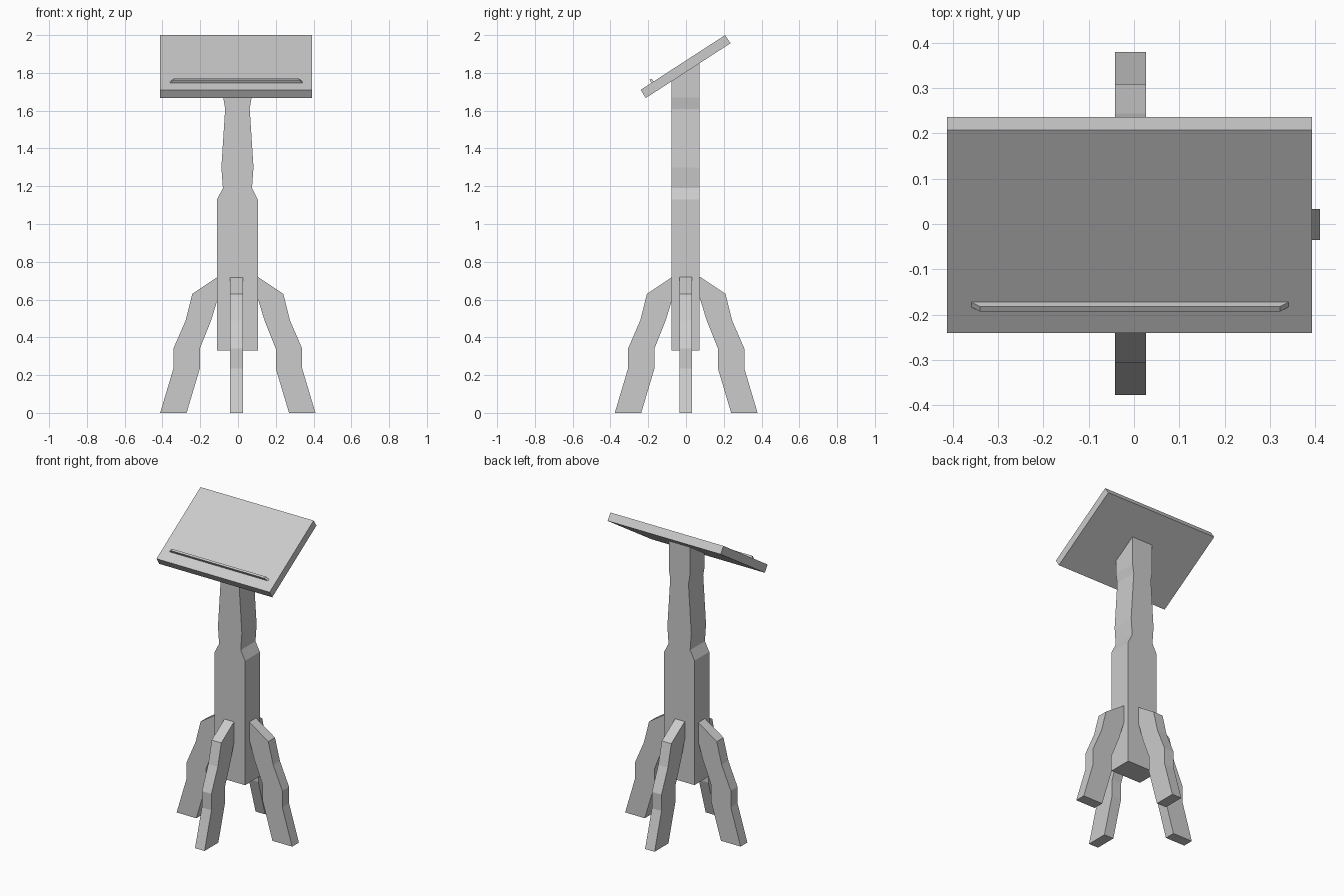
import bpy
from math import pi
from mathutils import Matrix, Vector

if "Cube" in bpy.data.objects:
    bpy.data.objects.remove(bpy.data.objects["Cube"])


def make_mesh(name, verts, faces):
    mesh = bpy.data.meshes.new(name)
    mesh.from_pydata(verts, [], faces)
    obj = bpy.data.objects.new(name, mesh)
    bpy.context.collection.objects.link(obj)
    return obj


def loft(name, rings):
    """Skin a stack of equal-length rings and cap both ends."""
    n = len(rings[0])
    verts = [p for ring in rings for p in ring]
    faces = [list(range(n))[::-1],
             list(range(n * (len(rings) - 1), n * len(rings)))]
    for k in range(len(rings) - 1):
        for i in range(n):
            j = (i + 1) % n
            faces.append((k * n + i, k * n + j, (k + 1) * n + j, (k + 1) * n + i))
    return make_mesh(name, verts, faces)


# Post: rectangular section, width varies with height, top cut to the desk slope
CX, CY = -0.003, -0.003
SLOPE = 0.652
post_profile = [(0.33, 0.108), (1.13, 0.108), (1.19, 0.077), (1.30, 0.085),
                (1.61, 0.065), (1.67, 0.075), (1.815, 0.075)]
rings = []
for z, w in post_profile:
    s = SLOPE if z > 1.7 else 0
    rings.append([(CX + sx * w, CY + sy * 0.075, z + s * sy * 0.075)
                  for sx, sy in ((-1, -1), (1, -1), (1, 1), (-1, 1))])
loft("post", rings)

# Legs: one bent outline, extruded and turned to the four sides
leg_outline = [(-0.01, 0.72), (0.0, 0.72), (0.135, 0.63), (0.17, 0.49), (0.235, 0.34),
               (0.235, 0.235), (0.305, 0), (0.165, 0), (0.095, 0.235),
               (0.095, 0.34), (0.035, 0.49), (0.0, 0.605), (-0.01, 0.605)]
for name, turn, reach, shift in (("right_leg", 0, 0.106, (-0.001, -0.001)),
                                 ("back_leg", 1, 0.073, (-0.008, 0.001)),
                                 ("left_leg", 2, 0.106, (-0.001, -0.001)),
                                 ("front_leg", 3, 0.073, (-0.008, 0.001))):
    rot = Matrix.Rotation(turn * pi / 2, 3, 'Z')
    off = Vector((*shift, 0))
    loft(name, [[rot @ Vector((reach + d, y, z)) + off for d, z in leg_outline]
                for y in (0.034, -0.034)])

# Sloped desk board
board = [(-0.24, 1.71), (-0.213, 1.667), (0.236, 1.957), (0.207, 2.0)]
loft("desk_board", [[(x, y, z) for y, z in board] for x in (-0.412, 0.393)])

# Page ledge: small bar with tapered ends standing on the board
ledge = [(-0.171, 1.752, 0.352), (-0.182, 1.745, 0.352),
         (-0.193, 1.763, 0.331), (-0.182, 1.770, 0.331)]
loft("page_ledge", [[(-0.009 + s * w, y, z) for y, z, w in ledge] for s in (-1, 1)])
